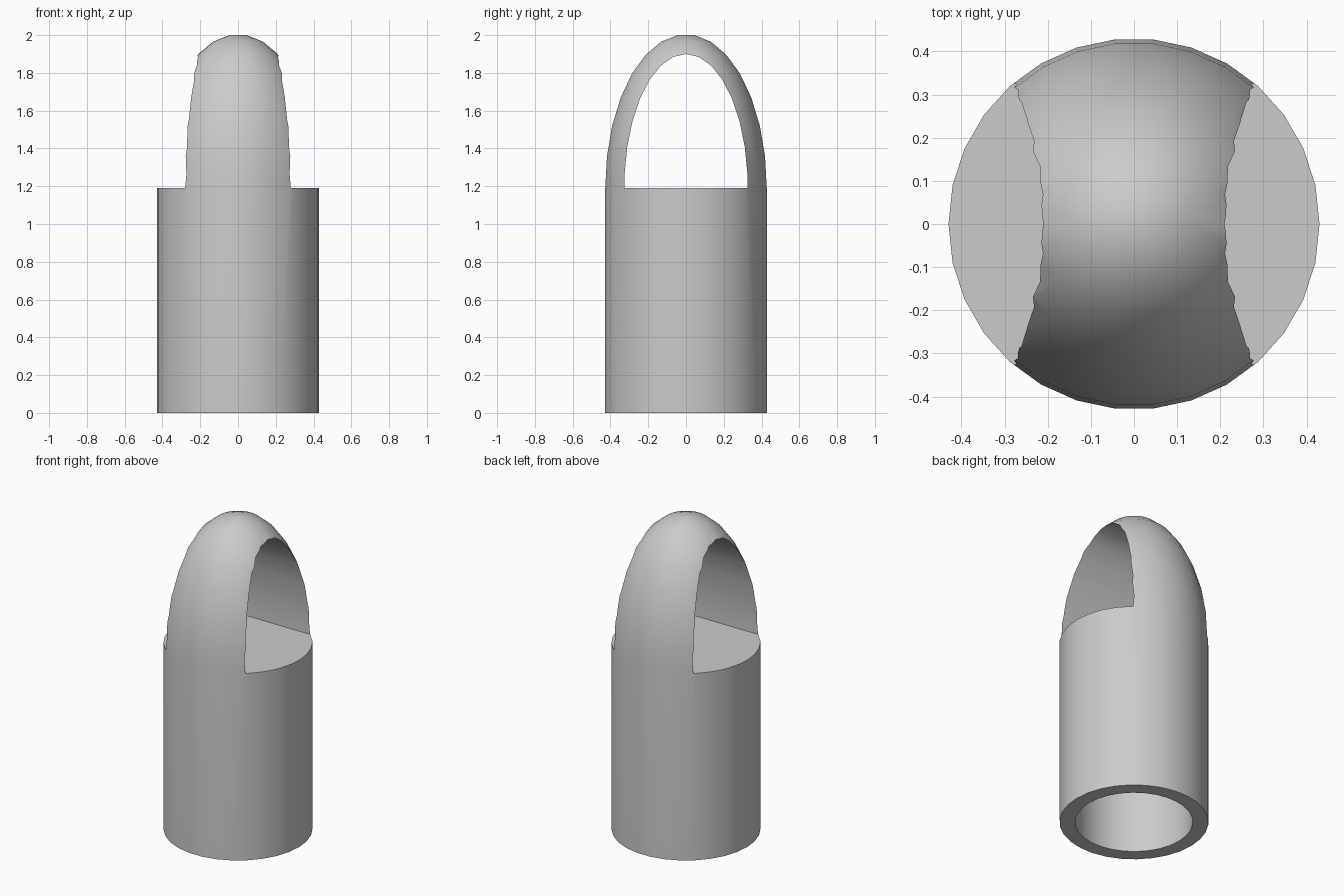
import bpy, bmesh
from math import sin, cos, radians, tau

if "Cube" in bpy.data.objects:
    bpy.data.objects.remove(bpy.data.objects["Cube"])

SIDES = 30
RADIUS, BORE, BORE_TOP = 0.43, 0.34, 1.0
SHOULDER, TOP = 1.19, 2.0
DOME = (TOP - SHOULDER) / cos(radians(6))
HOLE_Y, HOLE_Z = 0.327, 0.71

grey = bpy.data.materials.new("plain grey")
grey.use_nodes = True
grey.diffuse_color = (0.6, 0.6, 0.6, 1)
grey.node_tree.nodes["Principled BSDF"].inputs["Base Color"].default_value = (0.6, 0.6, 0.6, 1)


def finish(name, bm):
    bmesh.ops.recalc_face_normals(bm, faces=bm.faces)
    mesh = bpy.data.meshes.new(name)
    bm.to_mesh(mesh)
    bm.free()
    mesh.materials.append(grey)
    obj = bpy.data.objects.new(name, mesh)
    bpy.context.collection.objects.link(obj)
    return obj


def lathe(name, profile):
    """Stack of rings (radius, height), capped at both ends."""
    bm = bmesh.new()
    rings = [[bm.verts.new((r * cos(tau * i / SIDES), r * sin(tau * i / SIDES), z))
              for i in range(SIDES)] for r, z in profile]
    for a, b in zip(rings, rings[1:]):
        for i in range(SIDES):
            j = (i + 1) % SIDES
            bm.faces.new((a[i], a[j], b[j], b[i]))
    bm.faces.new(rings[0])
    bm.faces.new(rings[-1])
    return finish(name, bm)


# Body: blind bore, straight barrel and stretched dome in one profile
profile = [(BORE, BORE_TOP), (BORE, 0), (RADIUS, 0)]
profile += [(RADIUS * sin(radians(a)), SHOULDER + DOME * cos(radians(a)))
            for a in range(90, 0, -12)]
body = lathe("domed_body", profile)

# Cross opening: half-ellipse prism running sideways through the dome
bm = bmesh.new()
arch = [(HOLE_Y * cos(radians(a)), SHOULDER + HOLE_Z * sin(radians(a)))
        for a in range(6, 175, 12)]
arch = [(HOLE_Y * cos(radians(6)), SHOULDER)] + arch + [(-HOLE_Y * cos(radians(6)), SHOULDER)]
face = bm.faces.new([bm.verts.new((-0.6, y, z)) for y, z in arch])
side = bmesh.ops.extrude_face_region(bm, geom=[face])["geom"]
bmesh.ops.translate(bm, vec=(1.2, 0, 0),
                    verts=[v for v in side if isinstance(v, bmesh.types.BMVert)])
cutter = finish("opening_cutter", bm)
cutter.hide_render = True

cut = body.modifiers.new("opening", "BOOLEAN")
cut.operation, cut.solver, cut.object = "DIFFERENCE", "EXACT", cutter

bpy.ops.object.select_all(action="DESELECT")
body.select_set(True)
bpy.context.view_layer.objects.active = body
bpy.ops.object.modifier_apply(modifier=cut.name)
bpy.data.objects.remove(cutter)
bpy.ops.object.shade_smooth_by_angle(angle=radians(30))
